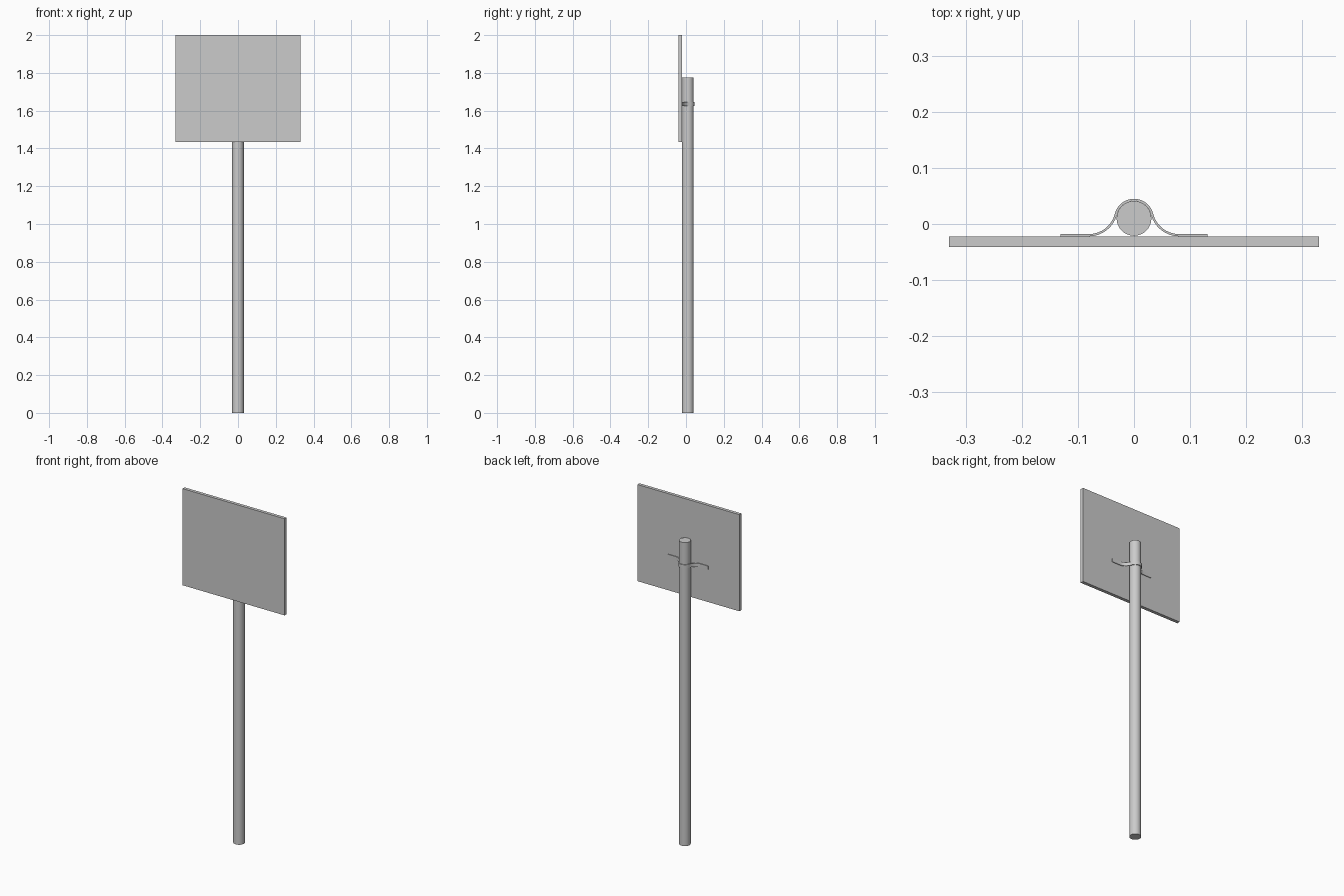
import bpy, bmesh
from math import sin, cos, atan2, sqrt, pi, radians

if "Cube" in bpy.data.objects:
    bpy.data.objects.remove(bpy.data.objects["Cube"])

POST_Y, POST_R = 0.010, 0.031


def make_object(name, bm):
    bmesh.ops.recalc_face_normals(bm, faces=bm.faces)
    mesh = bpy.data.meshes.new(name)
    bm.to_mesh(mesh)
    bm.free()
    obj = bpy.data.objects.new(name, mesh)
    bpy.context.collection.objects.link(obj)
    return obj


def smooth(obj):
    bpy.ops.object.select_all(action='DESELECT')
    obj.select_set(True)
    bpy.context.view_layer.objects.active = obj
    bpy.ops.object.shade_smooth_by_angle(angle=radians(35))


# Sign panel
bm = bmesh.new()
bmesh.ops.create_cube(bm, size=1)
bmesh.ops.scale(bm, vec=(0.66, 0.019, 0.565), verts=bm.verts)
panel = make_object("sign_panel", bm)
panel.location = (0, -0.0315, 1.7175)

# Round post
bpy.ops.mesh.primitive_cylinder_add(vertices=32, radius=POST_R, depth=1.775,
                                    location=(0, POST_Y, 0.8875))
post = bpy.context.object
post.name = "post"
smooth(post)

# Clamp strap: flat tab, flare, then wrap round the back of the post
half_t = 0.002
wrap_r, flare_r, tab_y = POST_R + half_t, 0.05, -0.020
fy = tab_y + flare_r
fx = sqrt((wrap_r + flare_r) ** 2 - (fy - POST_Y) ** 2)
tangent = atan2(fy - POST_Y, fx)

# Right half as (x, y, normal angle), mirrored for the left half
half = [(0.131, tab_y, pi / 2)]
for i in range(9):
    a = -pi / 2 - (pi / 2 - tangent) * i / 8
    half.append((fx + flare_r * cos(a), fy + flare_r * sin(a), a + pi))
for i in range(1, 11):
    a = tangent + (pi / 2 - tangent) * i / 10
    half.append((wrap_r * cos(a), POST_Y + wrap_r * sin(a), a))
path = half + [(-x, y, pi - a) for x, y, a in reversed(half[:-1])]

bm = bmesh.new()
rings = []
for x, y, a in path:
    rings.append([bm.verts.new((x + s * half_t * cos(a), y + s * half_t * sin(a), z))
                  for s, z in ((-1, 1.626), (1, 1.626), (1, 1.647), (-1, 1.647))])
for r0, r1 in zip(rings, rings[1:]):
    for k in range(4):
        n = (k + 1) % 4
        bm.faces.new((r0[k], r0[n], r1[n], r1[k]))
bm.faces.new(rings[0])
bm.faces.new(rings[-1])
smooth(make_object("clamp_strap", bm))
